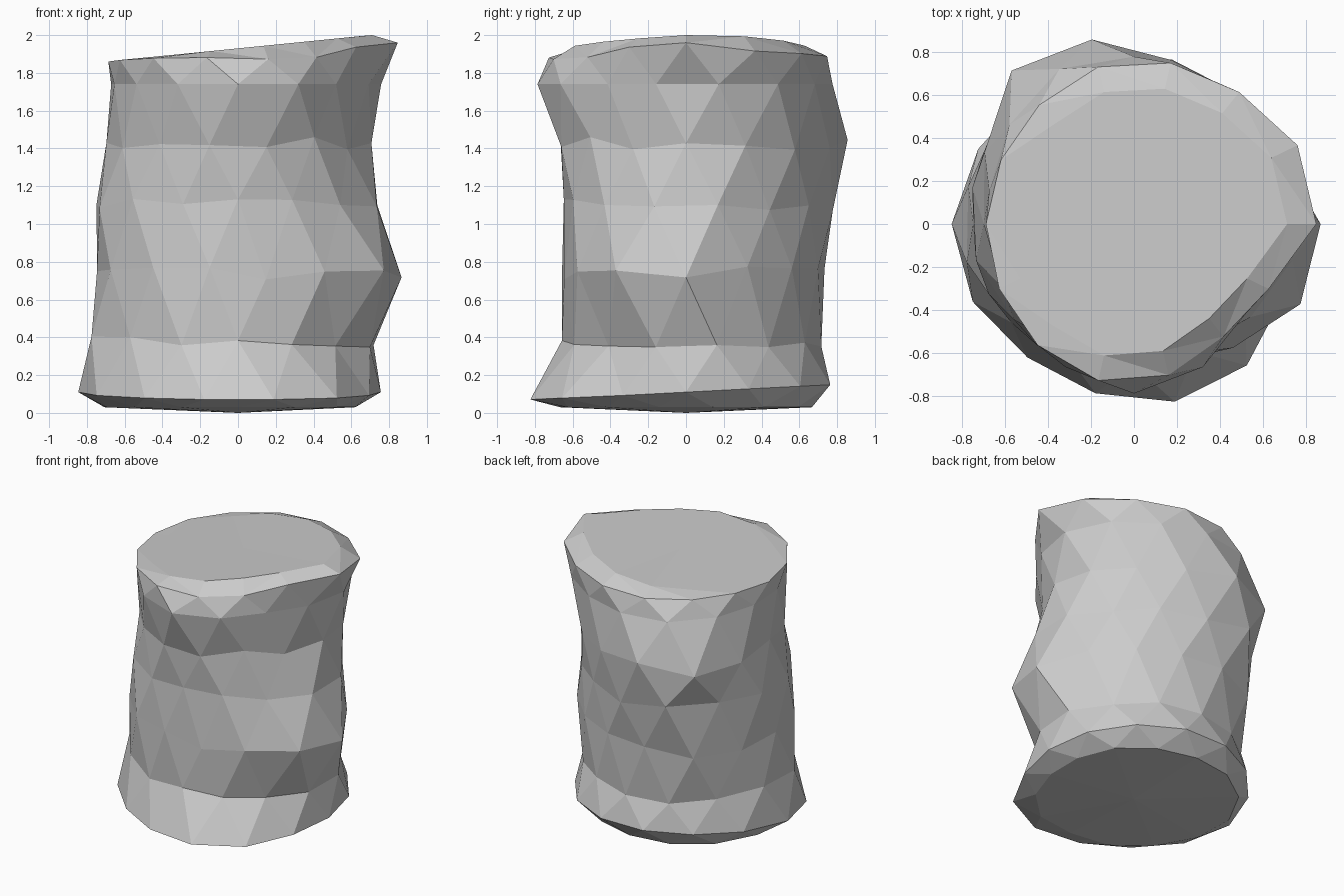
import bpy, bmesh, random
from math import sin, cos, tau, floor

if "Cube" in bpy.data.objects:
    bpy.data.objects.remove(bpy.data.objects["Cube"])

random.seed(4)
SIDES = 14

# Cross-sections: height -> radius (in hundredths) every 30 degrees, from +x towards +y
RINGS = [
    (0.03, "63 66 66 67 70 72 73 70 70 67 70 66"),   # underside
    (0.11, "76 77 78 79 78 80 85 83 79 83 86 78"),   # flared foot
    (0.38, "75 71 70 72 73 74 82 75 70 66 66 67"),   # neck above the foot
    (0.74, "87 74 72 73 79 78 75 75 71 66 70 85"),   # right bulge
    (1.10, "78 72 72 78 87 78 77 73 68 65 67 71"),
    (1.42, "71 73 75 82 94 79 70 68 67 69 66 64"),   # rear bulge, right waist
    (1.74, "76 79 76 78 80 72 68 68 73 79 73 66"),   # overhang at the front
    (1.89, "85 84 77 77 72 69 69 70 73 75 68 68"),   # top rim
]
RIM_LIFT = [.07, .02, .01, -.01, -.02, -.02, -.03, -.02, -.01, -.01, -.02, .04]


def sample(values, turn):
    """Smooth closed-curve lookup, turn measured in full revolutions."""
    n = len(values)
    t = turn * n
    k = floor(t)
    f = t - k
    p0, p1, p2, p3 = (values[(k + o) % n] for o in (-1, 0, 1, 2))
    return p1 + 0.5 * f * (p2 - p0 + f * (2*p0 - 5*p1 + 4*p2 - p3 + f * (3*(p1 - p2) + p3 - p0)))


# Build the rings, each turned half a step against the one below
bm = bmesh.new()
rings = []
last = len(RINGS) - 1
for level, (z, text) in enumerate(RINGS):
    radii = [int(s) / 100 for s in text.split()]
    ring = []
    for i in range(SIDES):
        turn = (i + 0.5 * (1 - level % 2)) / SIDES
        a, r, h = turn * tau, sample(radii, turn) * 0.995, z
        if level == 1:
            h += 0.04 * sin(a)
        elif level == last:
            h += sample(RIM_LIFT, turn)
        elif 1 < level < last - 1:
            h += random.uniform(-0.04, 0.04)
        ring.append(bm.verts.new((r * cos(a), r * sin(a), h)))
    rings.append(ring)

# Gently tilted top surface inside the rim
inner = []
for v in rings[-1]:
    x, y = v.co.x * 0.84, v.co.y * 0.84
    inner.append(bm.verts.new((x, y, min(2.0, 1.93 + 0.1 * x))))
rings.append(inner)

# Skin with flat triangles, splitting each quad along its shorter diagonal
for low, high in zip(rings, rings[1:]):
    for i in range(SIDES):
        j = (i + 1) % SIDES
        a, b, c, d = low[i], low[j], high[j], high[i]
        if (a.co - c.co).length < (b.co - d.co).length:
            bm.faces.new((a, b, c))
            bm.faces.new((a, c, d))
        else:
            bm.faces.new((a, b, d))
            bm.faces.new((b, c, d))

# Close both ends with fans
top = bm.verts.new((0.03, 0.02, 1.93))
base = bm.verts.new((0, 0, 0))
for i in range(SIDES):
    j = (i + 1) % SIDES
    bm.faces.new((inner[i], inner[j], top))
    bm.faces.new((rings[0][j], rings[0][i], base))

bmesh.ops.recalc_face_normals(bm, faces=bm.faces)
mesh = bpy.data.meshes.new("rock_pillar")
bm.to_mesh(mesh)
bm.free()
rock = bpy.data.objects.new("rock_pillar", mesh)
bpy.context.collection.objects.link(rock)
